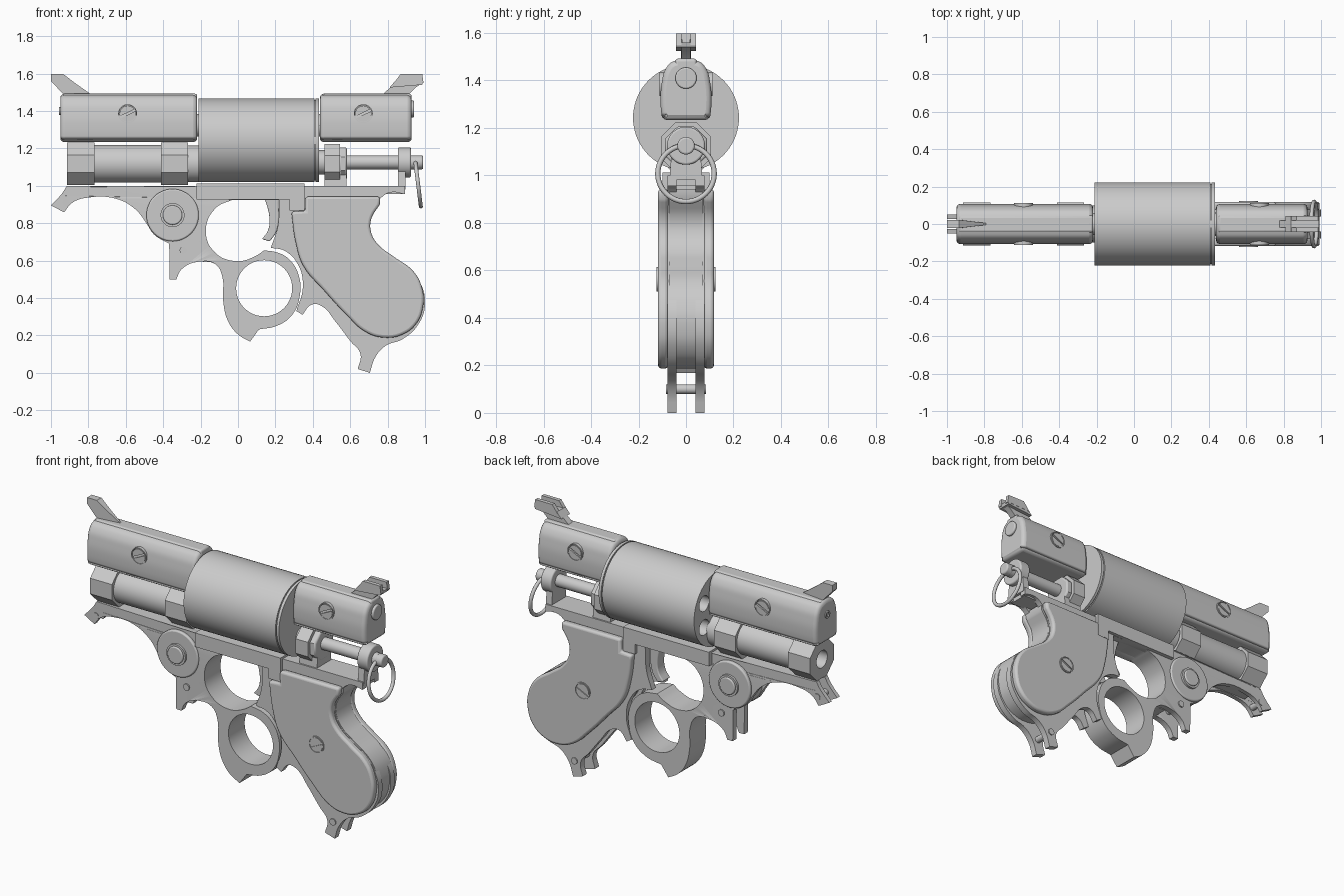
import bpy, bmesh
from math import pi, sin, cos, radians
from mathutils import Matrix

if "Cube" in bpy.data.objects:
    bpy.data.objects.remove(bpy.data.objects["Cube"])

TO_X = Matrix(((0, 0, 1, 0), (1, 0, 0, 0), (0, 1, 0, 0), (0, 0, 0, 1)))


def finish(ob, bevel=0, angle=35):
    bpy.ops.object.select_all(action='DESELECT')
    bpy.context.view_layer.objects.active = ob
    ob.select_set(True)
    bpy.ops.object.shade_smooth_by_angle(angle=radians(angle))
    if bevel:
        m = ob.modifiers.new("bevel", 'BEVEL')
        m.width, m.segments, m.limit_method = bevel, 3, 'ANGLE'
        m.angle_limit = radians(45)
        m.use_clamp_overlap = False
    return ob


def plate(name, loops, a, b, axis='Y', bevel=0, shape=None):
    """Filled outline extruded from a to b; a point with a third value is a sharp corner."""
    cu = bpy.data.curves.new(name + "_outline", 'CURVE')
    cu.dimensions, cu.fill_mode = '2D', 'BOTH'
    cu.extrude, cu.resolution_u = abs(b - a) / 2, 6
    for loop in loops:
        if all(len(p) == 3 for p in loop):
            sp = cu.splines.new('POLY')
            sp.points.add(len(loop) - 1)
            for q, p in zip(sp.points, loop):
                q.co = (p[0], p[1], 0, 1)
        else:
            sp = cu.splines.new('BEZIER')
            sp.bezier_points.add(len(loop) - 1)
            for q, p in zip(sp.bezier_points, loop):
                q.co = (p[0], p[1], 0)
                q.handle_left_type = q.handle_right_type = 'VECTOR' if len(p) == 3 else 'AUTO'
        sp.use_cyclic_u = True
    tmp = bpy.data.objects.new(name + "_tmp", cu)
    bpy.context.collection.objects.link(tmp)
    dg = bpy.context.evaluated_depsgraph_get()
    me = bpy.data.meshes.new_from_object(tmp.evaluated_get(dg))
    bpy.data.objects.remove(tmp)
    mid = (a + b) / 2
    if axis == 'Y':
        me.transform(Matrix.Translation((0, mid, 0)) @ Matrix.Rotation(pi / 2, 4, 'X'))
    else:
        me.transform(Matrix.Translation((mid, 0, 0)) @ TO_X)
    bm = bmesh.new()
    bm.from_mesh(me)
    bmesh.ops.remove_doubles(bm, verts=bm.verts, dist=1e-5)
    if len(loops) == 1:
        bmesh.ops.dissolve_limit(bm, angle_limit=0.002, verts=bm.verts, edges=bm.edges)
    bmesh.ops.recalc_face_normals(bm, faces=bm.faces)
    if shape:
        for v in bm.verts:
            shape(v.co)
    bm.to_mesh(me)
    bm.free()
    ob = bpy.data.objects.new(name, me)
    bpy.context.collection.objects.link(ob)
    return finish(ob, bevel)


def sharp(*pts):
    return [(x, z, 1) for x, z in pts]


def rect(x0, x1, z0, z1):
    return sharp((x0, z0), (x1, z0), (x1, z1), (x0, z1))


def circle(x, z, r, n=40, start=0.0, sweep=2 * pi, full=True):
    k = n if full else n - 1
    return [(x + r * cos(start + sweep * i / k), z + r * sin(start + sweep * i / k), 1) for i in range(n)]


def both(name, loops, a, b, **kw):
    plate(name + "_near", loops, -b, -a, **kw)
    plate(name + "_far", loops, a, b, **kw)


def screw(name, x, z, r, y):
    halves = [circle(x, z, r, 16, t + 0.13, pi - 0.26, False) for t in (0.45, 0.45 + pi)]
    both(name, [circle(x, z, r * 1.18), circle(x, z, r * 1.05)] + halves, y - 0.03, y)


def taper(co):
    # the frame narrows toward the muzzle
    if co.x < -0.2:
        co.y *= 1 - 0.45 * (-0.2 - co.x)


# Cylinder drum with chambers, and its rear rim
DZ = 1.243
chambers = [circle(0.145 * sin(i * pi / 3), DZ + 0.145 * cos(i * pi / 3), 0.047, 20) for i in range(6)]
plate("drum", [circle(0, DZ, 0.223, 72)] + chambers, -0.21, 0.408, 'X')
plate("drum_core", [circle(0, DZ, 0.215, 72)], 0.1, 0.42, 'X')
plate("drum_rim", [circle(0, DZ, 0.223, 72)], 0.415, 0.432, 'X')

# Upper blocks: rounded shells with a slim centre spine
half = [(0.1, 1.233, 1), (0.107, 1.3), (0.102, 1.39), (0.085, 1.45), (0.055, 1.48)]
section = half + [(-y, *r) for y, *r in reversed(half)]
for name, x0, x1 in (("front", -0.95, -0.218), ("rear", 0.438, 0.928)):
    plate(name + "_block", [section], x0, x1, 'X', bevel=0.022)
    plate(name + "_spine", [rect(x0 + 0.012, x1, 1.26, 1.492)], -0.045, 0.045, bevel=0.012)
screw("front_block_screw", -0.59, 1.385, 0.043, 0.112)
screw("rear_block_screw", 0.67, 1.385, 0.043, 0.112)
plate("block_link", [circle(0, DZ + 0.08, 0.06)], -0.24, 0.46, 'X')
plate("striker", [circle(0, 1.41, 0.045, 24)], 0.92, 0.942, 'X', bevel=0.006)
plate("guide_tip", [circle(0, 1.40, 0.022, 20), circle(0, 1.40, 0.012, 20)], -0.956, -0.93, 'X')

# Sights
def sight_wedge(co):
    co.y *= max(0.15, min(1, (-0.76 - co.x) / 0.17))
plate("front_sight", [sharp((-1, 1.598), (-0.935, 1.598), (-0.87, 1.548), (-0.78, 1.485),
                            (-0.93, 1.485), (-1, 1.56))], -0.022, 0.022, shape=sight_wedge)
plate("rear_sight_stem", [sharp((0.77, 1.485), (0.83, 1.54), (0.985, 1.548), (0.95, 1.525),
                                (0.91, 1.485))], -0.02, 0.02)
plate("rear_sight_base", [sharp((0.81, 1.525), (0.84, 1.56), (0.99, 1.56), (0.985, 1.54))], -0.042, 0.042)
both("rear_sight_prong", [sharp((0.83, 1.545), (0.87, 1.598), (0.985, 1.598), (0.992, 1.55))], 0.02, 0.043)

# Lower barrel with octagonal collars
def octagon(r, z):
    return circle(0, z, r, 8, pi / 8)
BZ = 1.118
plate("muzzle_collar", [octagon(0.124, BZ), circle(0, BZ, 0.052, 32)], -0.915, -0.768, 'X')
plate("barrel", [circle(0, BZ, 0.1, 48)], -0.78, -0.4, 'X')
plate("barrel_collar", [octagon(0.124, BZ)], -0.412, -0.268, 'X')
plate("barrel_seat", [circle(0, BZ, 0.098)], -0.27, -0.2, 'X', bevel=0.008)

# Rear axle rod, its supports and pull ring
plate("axle_rod", [circle(0, 1.125, 0.037)], 0.42, 0.95, 'X')
plate("rod_bushing", [circle(0, 1.125, 0.065)], 0.43, 0.47, 'X')
plate("rod_support", [octagon(0.115, 1.118)], 0.462, 0.545, 'X')
plate("rod_support_flange", [octagon(0.095, 1.118)], 0.54, 0.582, 'X', bevel=0.01)
plate("rear_support", [circle(0, 1.125, 0.08)], 0.855, 0.925, 'X', bevel=0.008)
for n, x0, x1 in (("rear", 0.855, 0.895), ("middle", 0.462, 0.58)):
    plate(n + "_support_foot", [sharp((-0.07, 0.98), (0.07, 0.98), (0.06, 1.11), (-0.06, 1.11))], x0, x1, 'X')
plate("rod_neck", [circle(0, 1.125, 0.024)], 0.92, 0.96, 'X')
plate("rod_knob", [circle(0, 1.125, 0.037)], 0.945, 0.99, 'X', bevel=0.008)
bpy.ops.mesh.primitive_torus_add(location=(0.963, 0, 1.008), rotation=(0, radians(83), 0), major_radius=0.119,
                                 minor_radius=0.011, major_segments=48, minor_segments=10)
bpy.context.object.name = "pull_ring"
finish(bpy.context.object, angle=60)

# Front frame: forked nose and tab, then solid finger rings
nose = [(-0.22, 1.0, 1), (-0.45, 1.0, 1), (-0.7, 1.0, 1), (-0.915, 1.0, 1), (-0.94, 0.96), (-1.0, 0.895, 1),
        (-0.93, 0.858, 1), (-0.885, 0.91), (-0.8, 0.937), (-0.65, 0.93), (-0.55, 0.875), (-0.49, 0.8),
        (-0.45, 0.74), (-0.368, 0.69, 1), (-0.365, 0.5, 1), (-0.33, 0.5, 1), (-0.3, 0.555)]
joint = (-0.2, 0.595)
rings = [(-0.12, 0.58), (-0.083, 0.51), (-0.08, 0.39), (-0.055, 0.28), (0, 0.205), (0.065, 0.167, 1),
         (0.112, 0.232, 1), (0.21, 0.252), (0.29, 0.31), (0.33, 0.41), (0.325, 0.52), (0.28, 0.6),
         (0.22, 0.64), (0.14, 0.655, 1), (0.09, 0.622), (-0.01, 0.597), (-0.125, 0.645), (-0.172, 0.76),
         (-0.12, 0.88), (-0.03, 0.925, 1), (0.24, 0.925, 1), (0.24, 1.0, 1)]
finger_hole = circle(0.14, 0.452, 0.15, 48)
both("front_frame", [nose + [joint] + rings, finger_hole], 0.04, 0.078, shape=taper)
plate("ring_core", [[(-0.22, 1.0, 1), (-0.2, 0.595, 1)] + rings, finger_hole], -0.045, 0.045)
plate("nose_core", [rect(-0.86, -0.2, 0.945, 1.0)], -0.05, 0.05, shape=taper)

# Pivot and pins
PX, PZ = -0.35, 0.843
plate("pivot_hub", [circle(PX, PZ, 0.14, 48)], -0.085, 0.085, bevel=0.008)
plate("pivot_washer", [circle(PX, PZ, 0.064)], -0.098, 0.098)
plate("pivot_bolt", [circle(PX, PZ, 0.052, 24)], -0.108, 0.108, bevel=0.006)
for n, x, z, y in (("tab", -0.292, 0.655, 0.082), ("nose", -0.92, 0.91, 0.056), ("lanyard", 0.695, 0.1, 0.085)):
    plate(n + "_pin", [circle(x, z, 0.02, 20)], -y, y)

# Trigger and the slab joining the frame halves
plate("trigger", [[(0.14, 0.94, 1), (0.168, 0.83), (0.16, 0.76), (0.128, 0.715, 1), (0.17, 0.702, 1),
                   (0.207, 0.76), (0.217, 0.94, 1)]], -0.035, 0.035, bevel=0.006)
plate("joint_slab", [sharp((-0.222, 1.012), (-0.222, 0.927), (0.275, 0.927), (0.275, 0.867),
                           (0.355, 0.867), (0.355, 1.012))], -0.098, 0.098)

# Grip frame with forked lower tip
grip_frame = [(0.22, 1.0, 1), (0.22, 0.92, 1), (0.212, 0.78), (0.175, 0.668, 1), (0.25, 0.652), (0.32, 0.58),
              (0.347, 0.46), (0.312, 0.33, 1), (0.345, 0.31, 1), (0.395, 0.365), (0.45, 0.355), (0.52, 0.275),
              (0.6, 0.17), (0.655, 0.1), (0.64, 0.02, 1), (0.705, 0.0, 1), (0.735, 0.085), (0.79, 0.145),
              (0.88, 0.18), (0.965, 0.26), (1.0, 0.37), (0.97, 0.49), (0.9, 0.57), (0.8, 0.64), (0.735, 0.7),
              (0.705, 0.785), (0.725, 0.87), (0.77, 0.94), (0.82, 0.965), (0.892, 0.955, 1), (0.892, 1.0, 1)]
both("grip_frame", [grip_frame], 0.04, 0.078)
panel = [(0.36, 0.942, 1), (0.76, 0.942, 1), (0.758, 0.9, 1), (0.712, 0.82), (0.712, 0.75), (0.75, 0.685),
         (0.83, 0.623), (0.94, 0.54), (0.985, 0.45), (0.99, 0.36), (0.955, 0.265), (0.88, 0.205), (0.78, 0.188),
         (0.68, 0.22), (0.58, 0.31), (0.46, 0.44), (0.35, 0.57), (0.31, 0.69), (0.285, 0.862, 1), (0.36, 0.865, 1)]
plate("grip_core", [panel], -0.07, 0.07)
plate("top_core", [rect(0.2, 0.88, 0.955, 1.0)], -0.06, 0.06)
both("grip_panel", [panel], 0.074, 0.118, bevel=0.014)
screw("grip_screw", 0.612, 0.563, 0.043, 0.124)
